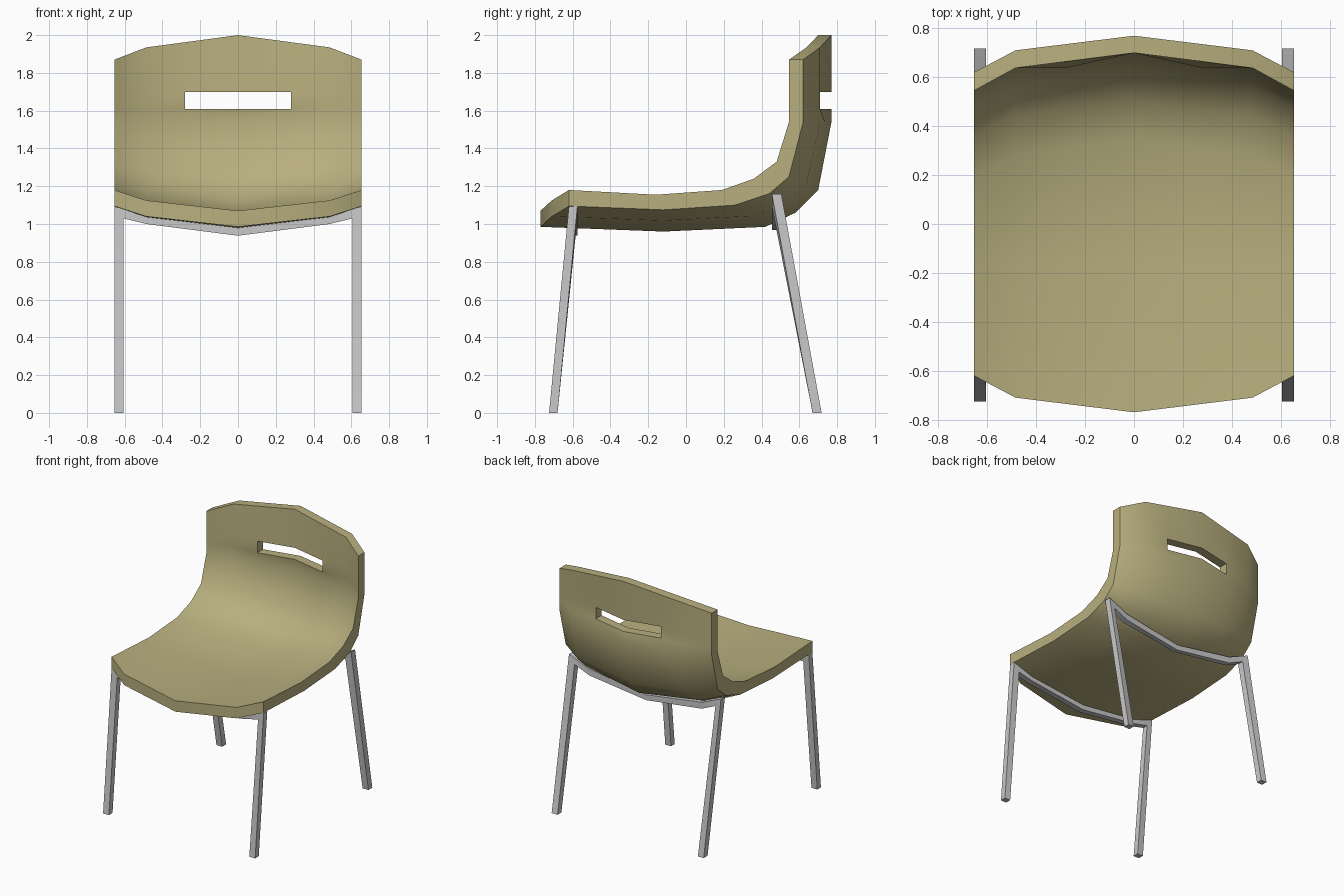
import bpy
import bmesh
from math import radians

cube = bpy.data.objects.get("Cube")
if cube:
    bpy.data.objects.remove(cube, do_unlink=True)


def make_material(name, color):
    mat = bpy.data.materials.new(name)
    mat.use_nodes = True
    mat.diffuse_color = color
    mat.node_tree.nodes["Principled BSDF"].inputs["Base Color"].default_value = color
    return mat


olive = make_material("olive shell", (0.48, 0.43, 0.21, 1))
steel = make_material("pale steel", (0.58, 0.58, 0.58, 1))


def finish(bm, name, mat, angle):
    bmesh.ops.recalc_face_normals(bm, faces=bm.faces)
    mesh = bpy.data.meshes.new(name)
    bm.to_mesh(mesh)
    bm.free()
    mesh.materials.append(mat)
    obj = bpy.data.objects.new(name, mesh)
    bpy.context.collection.objects.link(obj)
    bpy.ops.object.select_all(action='DESELECT')
    obj.select_set(True)
    bpy.context.view_layer.objects.active = obj
    bpy.ops.object.shade_smooth_by_angle(angle=radians(angle))
    return obj


# Shell profiles (y, z) from front lip to top of back, at the side and the middle
inner_side = [(-.62, 1.18), (-.16, 1.155), (.19, 1.18), (.36, 1.24), (.48, 1.33),
              (.545, 1.54), (.545, 1.61), (.545, 1.70), (.545, 1.87)]
inner_mid = [(-.77, 1.07), (-.16, 1.045), (.35, 1.07), (.50, 1.13), (.63, 1.25),
             (.70, 1.54), (.70, 1.61), (.70, 1.70), (.70, 2.0)]
outer_side = [(-.62, 1.095), (-.12, 1.075), (.26, 1.10), (.44, 1.16), (.545, 1.25),
              (.62, 1.54), (.62, 1.61), (.62, 1.70), (.62, 1.87)]
outer_mid = [(-.77, .985), (-.12, .96), (.42, .985), (.58, 1.06), (.70, 1.18),
             (.77, 1.54), (.77, 1.61), (.77, 1.70), (.77, 2.0)]

# Columns: x, blend towards the middle profile in y and in z
half = [(.655, 0, 0), (.485, .6, .5), (.28, .77, .71)]
columns = [(-x, a, b) for x, a, b in half] + [(0, 1, 1)] + half[::-1]
SLOT_ROW, SLOT_COLS = 6, (2, 3)


def shell_grid(bm, side, mid):
    grid = []
    for x, by, bz in columns:
        line = []
        for r, ((y0, z0), (y1, z1)) in enumerate(zip(side, mid)):
            # the slot corners are pulled slightly forward
            f = .6 if abs(x) == .28 and r in (SLOT_ROW, SLOT_ROW + 1) else by
            line.append(bm.verts.new((x, y0 + (y1 - y0) * f, z0 + (z1 - z0) * bz)))
        grid.append(line)
    for c in range(len(grid) - 1):
        for r in range(len(side) - 1):
            if r == SLOT_ROW and c in SLOT_COLS:
                continue
            bm.faces.new((grid[c][r], grid[c + 1][r], grid[c + 1][r + 1], grid[c][r + 1]))
    return grid


# Seat shell: two skins joined along the rim and around the handle slot
bm = bmesh.new()
inner = shell_grid(bm, inner_side, inner_mid)
outer = shell_grid(bm, outer_side, outer_mid)
pair = {a: b for la, lb in zip(inner, outer) for a, b in zip(la, lb)}
for e in [e for e in bm.edges if e.is_boundary and e.verts[0] in pair]:
    a, b = e.verts
    bm.faces.new((a, b, pair[b], pair[a]))
finish(bm, "seat_shell", olive, 50)


# Leg frames: bent square tube, each station is
# (outer x, outer z, inner x, inner z, front y, back y)
def leg_frame(name, stations):
    mirrored = [(-s[0], s[1], -s[2], *s[3:]) for s in stations[:-1]]
    bm = bmesh.new()
    rings = []
    for xo, zo, xi, zi, y0, y1 in mirrored + stations[::-1]:
        rings.append([bm.verts.new(p) for p in
                      ((xo, y0, zo), (xo, y1, zo), (xi, y1, zi), (xi, y0, zi))])
    for p, q in zip(rings, rings[1:]):
        for i in range(4):
            j = (i + 1) % 4
            bm.faces.new((p[i], p[j], q[j], q[i]))
    bm.faces.new(rings[0])
    bm.faces.new(rings[-1])
    finish(bm, name, steel, 30)


leg_frame("front_leg_frame", [
    (.655, 0, .605, 0, -.725, -.68),
    (.655, 1.093, .607, 1.03, -.62, -.575),
    (.485, 1.045, .485, 1.0, -.62, -.575),
    (0, .985, 0, .938, -.62, -.575)])

leg_frame("rear_leg_frame", [
    (.655, 0, .605, 0, .67, .718),
    (.655, 1.158, .607, 1.09, .455, .505),
    (.485, 1.085, .485, 1.035, .455, .5),
    (0, 1.01, 0, .968, .455, .49)])
